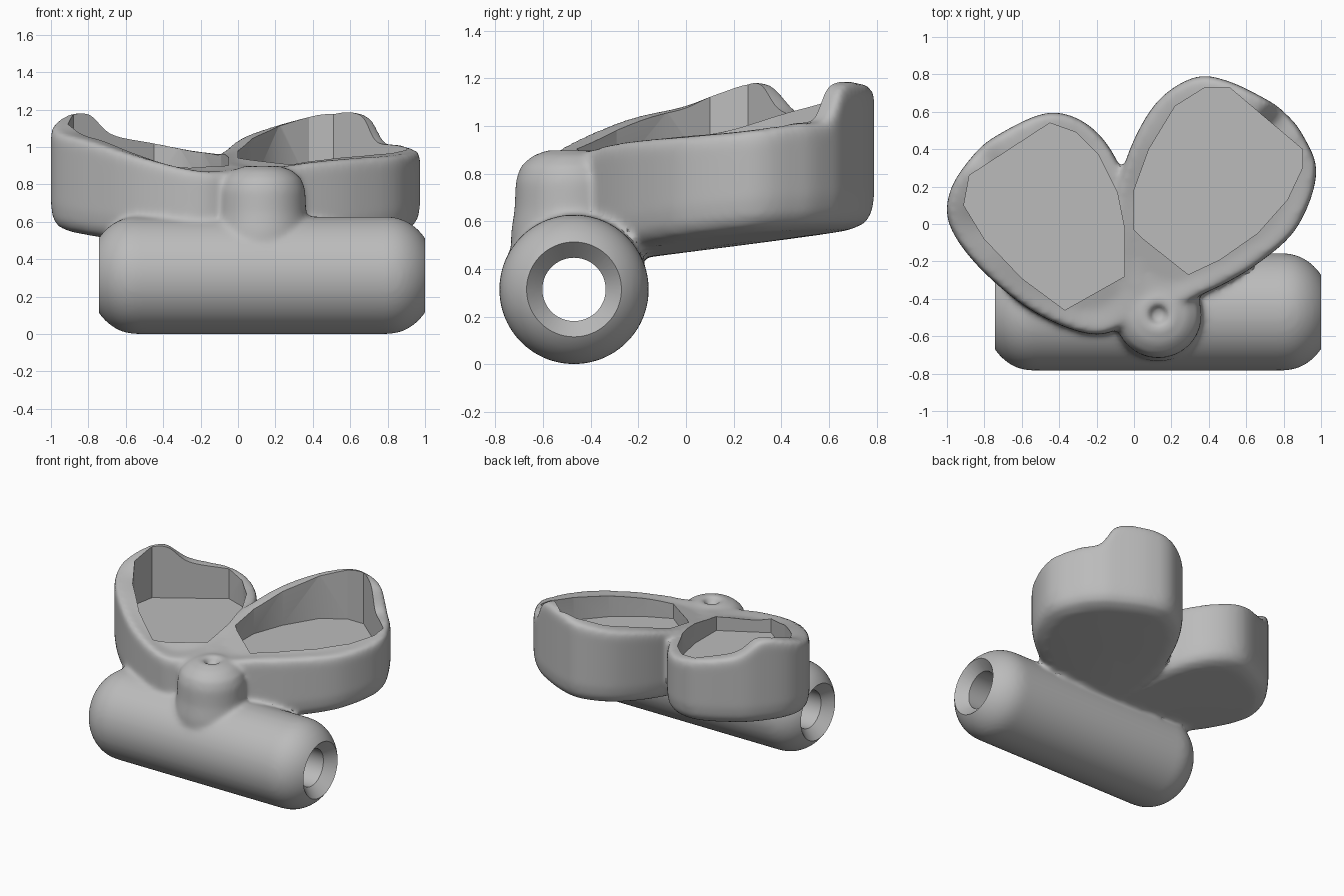
import bpy, bmesh
from math import cos, sin, pi
from mathutils import Vector

cube = bpy.data.objects.get("Cube")
if cube:
    bpy.data.objects.remove(cube)

grey = bpy.data.materials.new("plain_grey")
grey.use_nodes = True
grey.diffuse_color = (0.5, 0.5, 0.5, 1)
grey.node_tree.nodes["Principled BSDF"].inputs["Base Color"].default_value = (0.5, 0.5, 0.5, 1)


def loft(bm, rings):
    """Skin a stack of equal rings into a closed solid."""
    part = bmesh.new()
    rows = [[part.verts.new(p) for p in ring] for ring in rings]
    n = len(rows[0])
    for a, b in zip(rows, rows[1:]):
        for i in range(n):
            j = (i + 1) % n
            part.faces.new((a[i], a[j], b[j], b[i]))
    part.faces.new(rows[0])
    part.faces.new(rows[-1])
    bmesh.ops.recalc_face_normals(part, faces=part.faces)
    mesh = bpy.data.meshes.new("part")
    part.to_mesh(mesh)
    part.free()
    bm.from_mesh(mesh)
    bpy.data.meshes.remove(mesh)


def lathe(bm, profile, place, segments=64):
    """Revolve (along, radius) points; place() maps along and two offsets to space."""
    angles = [2 * pi * i / segments for i in range(segments)]
    loft(bm, [[place(t, r * cos(a), r * sin(a)) for a in angles] for t, r in profile])


def closed_curve(points, steps=6):
    """Smooth closed loop through the points."""
    pts = [Vector(p) for p in points]
    n, out = len(pts), []
    for i in range(n):
        a, b, c, d = (pts[(i + k) % n] for k in (-1, 0, 1, 2))
        for s in range(steps):
            t = s / steps
            out.append(b + (c - a) * (t / 2) + (a * 2 - b * 5 + c * 4 - d) * (t * t / 2)
                       + (b * 3 - a - c * 3 + d) * (t ** 3 / 2))
    return out


def cup(bm, rim):
    """Leaf-shaped block with a rounded, rising base and a wavy rounded rim."""
    loop = closed_curve(rim)
    mid = sum(loop, Vector()) / len(loop)
    tip = Vector((0.05, -0.45))

    def ring(scale, height):
        out = []
        for p in loop:
            q = mid + (p - mid) * scale
            out.append(Vector((q.x, q.y, height(q, p))))
        return out

    def base(lift):
        return lambda q, p: 0.41 + 0.13 * (q.xy - tip).length + lift

    def top(drop):
        return lambda q, p: p.z - drop

    rings = [ring(s, base(h)) for s, h in
             ((0.05, 0), (0.5, 0), (0.82, 0), (0.93, 0.02), (0.98, 0.06), (1, 0.13))]
    rings += [ring(s, top(h)) for s, h in
              ((1, 0.05), (0.985, 0.01), (0.95, 0), (0.8, 0))]
    rings.append(ring(0.05, lambda q, p: mid.z))
    loft(bm, rings)


def make_object(name, bm):
    mesh = bpy.data.meshes.new(name)
    bm.to_mesh(mesh)
    bm.free()
    obj = bpy.data.objects.new(name, mesh)
    bpy.context.collection.objects.link(obj)
    return obj


def along_x(t, u, v):
    return Vector((t, -0.47 + u, 0.314 + v))


def along_z(t, u, v):
    return Vector((0.13 + u, -0.485 + v, t))


LEFT, RIGHT, RADIUS, BORE = -0.745, 1.0, 0.314, 0.133
body_bm = bmesh.new()

# Tube with domed ends
dome = [(0.26 * sin(a), RADIUS * cos(a)) for a in (pi / 2 * k / 10 for k in range(10))]
tube = [(LEFT + 0.2 - t, r) for t, r in reversed(dome)]
tube += [(RIGHT - 0.2 + t, r) for t, r in dome]
lathe(body_bm, tube, along_x)

# Knob with a dimple
lathe(body_bm, [(0.4, 0.25), (0.55, 0.25), (0.65, 0.235), (0.77, 0.23), (0.83, 0.21),
                (0.875, 0.16), (0.9, 0.09), (0.9, 0.06), (0.85, 0.03)], along_z)

# Two leaf-shaped cups: outline with rim height
cup(body_bm, [(-0.17, -0.59, 0.87), (-0.5, -0.49, 0.94), (-0.8, -0.26, 1.03),
              (-0.98, -0.02, 1.08), (-0.985, 0.17, 1.14), (-0.87, 0.355, 1.18),
              (-0.73, 0.475, 1.07), (-0.45, 0.595, 1.02), (-0.22, 0.51, 0.98),
              (-0.06, 0.27, 0.96), (0.03, -0.1, 0.92), (0.05, -0.42, 0.89)])
cup(body_bm, [(0.15, -0.45, 0.89), (0.4, -0.36, 0.92), (0.65, -0.22, 0.94),
              (0.87, -0.02, 0.955), (0.975, 0.27, 0.98), (0.9, 0.48, 1.01),
              (0.8, 0.6, 1.03), (0.7, 0.67, 1.17), (0.5, 0.765, 1.18),
              (0.33, 0.785, 1.15), (0.14, 0.67, 1.1), (0, 0.45, 1.05),
              (-0.09, 0.17, 0.98), (-0.11, -0.1, 0.94), (-0.05, -0.34, 0.9)])
body = make_object("twin_cup_holder", body_bm)

# Bore with countersunk mouths
bore_bm = bmesh.new()
lathe(bore_bm, [(LEFT - 0.1, 0.296), (LEFT + 0.07, BORE),
                (RIGHT - 0.07, BORE), (RIGHT + 0.1, 0.296)], along_x)
cutters = [make_object("bore_cutter", bore_bm)]

# Pockets
pockets = {
    "right_pocket_cutter": [(-0.37, -0.46), (-0.6, -0.29), (-0.8, -0.08), (-0.91, 0.1),
                            (-0.88, 0.26), (-0.45, 0.54), (-0.31, 0.49), (-0.19, 0.37),
                            (-0.09, 0.17), (-0.05, -0.03), (-0.05, -0.28)],
    "left_pocket_cutter": [(0.29, -0.27), (0.46, -0.19), (0.66, -0.05), (0.82, 0.13),
                           (0.9, 0.3), (0.9, 0.4), (0.51, 0.73), (0.38, 0.73),
                           (0.22, 0.63), (0.08, 0.4), (0, 0.18), (0, -0.03), (0.05, -0.08)],
}
for name, outline in pockets.items():
    bm = bmesh.new()
    loft(bm, [[Vector((x, y, z)) for x, y in outline] for z in (0.8, 1.5)])
    cutters.append(make_object(name, bm))

# Fuse the parts with soft fillets, then cut the crisp openings
fuse = body.modifiers.new("fuse", "REMESH")
fuse.mode = "VOXEL"
fuse.voxel_size = 0.016
soften = body.modifiers.new("soften", "SMOOTH")
soften.factor = 0.5
soften.iterations = 12
for cutter in cutters:
    cutter.hide_render = True
    cut = body.modifiers.new(cutter.name, "BOOLEAN")
    cut.operation = "DIFFERENCE"
    cut.solver = "EXACT"
    cut.object = cutter

bpy.context.view_layer.update()
graph = bpy.context.evaluated_depsgraph_get()
finished = bpy.data.meshes.new_from_object(body.evaluated_get(graph))
body.modifiers.clear()
body.data = finished
finished.materials.clear()
finished.materials.append(grey)
for cutter in cutters:
    bpy.data.objects.remove(cutter)

bpy.ops.object.select_all(action="DESELECT")
body.select_set(True)
bpy.context.view_layer.objects.active = body
bpy.ops.object.shade_smooth_by_angle()
